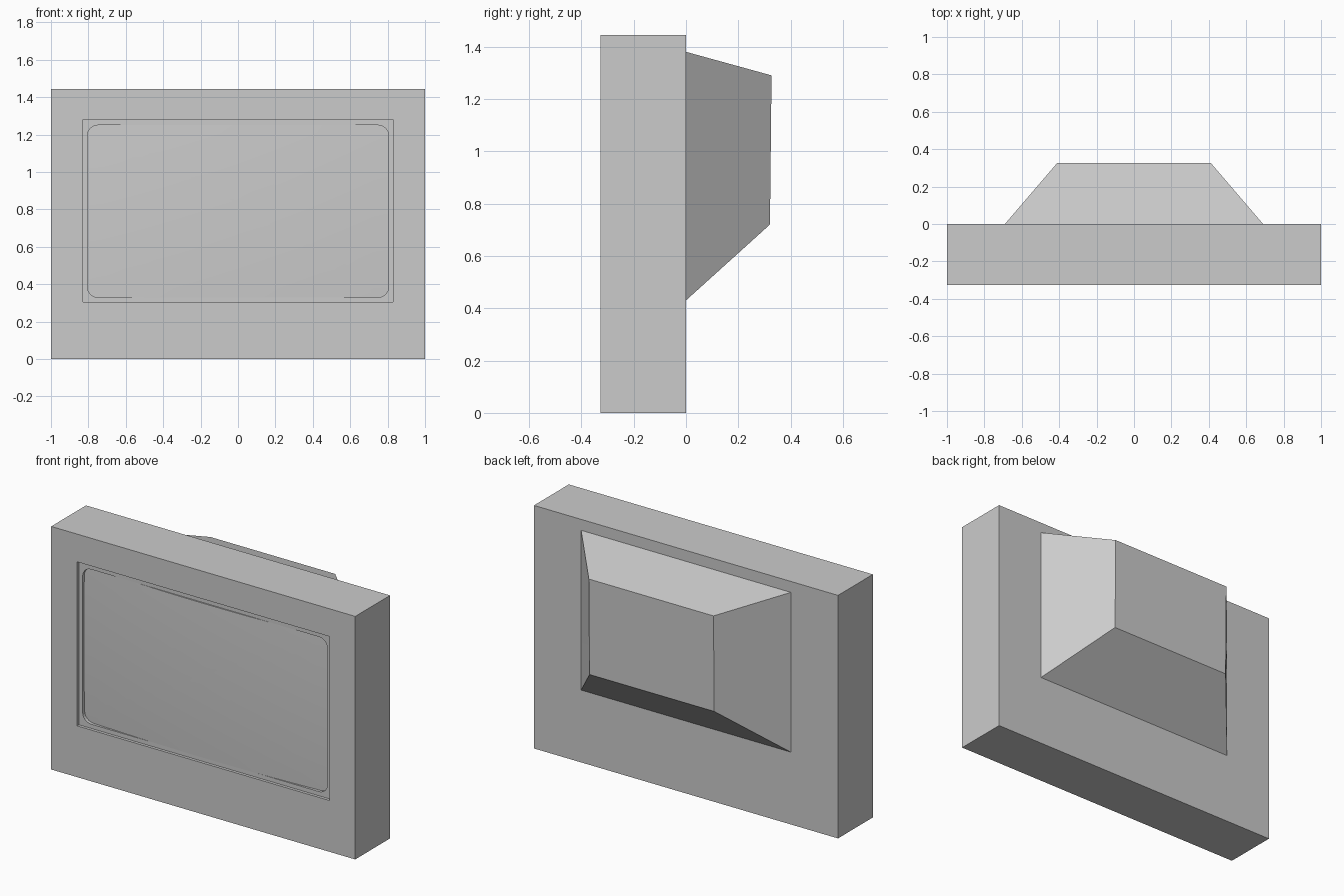
import bpy, bmesh, math
from mathutils import Vector

if "Cube" in bpy.data.objects:
    bpy.data.objects.remove(bpy.data.objects["Cube"])

grey = bpy.data.materials.new("plain_grey")
grey.use_nodes = True
GREY = (0.6, 0.6, 0.6, 1)
grey.diffuse_color = GREY
grey.node_tree.nodes["Principled BSDF"].inputs["Base Color"].default_value = GREY

FRONT = -0.327
FLOOR = FRONT + 0.017
CENTRE_Z = 0.83
ARC, SIDE = 6, 10


def outline(half, low, high, y, radius=0.0):
    """Rectangle in the xz plane with rounded corners and a fixed point count."""
    corners = [(half, high, 0), (-half, high, 1), (-half, low, 2), (half, low, 3)]
    arcs = []
    for x, z, turn in corners:
        cx = x - math.copysign(radius, x)
        cz = high - radius if z == high else low + radius
        angles = [math.pi / 2 * (turn + i / ARC) for i in range(ARC + 1)]
        arcs.append([Vector((cx + radius * math.cos(a), y, cz + radius * math.sin(a)))
                     for a in angles])
    points = []
    for i, arc in enumerate(arcs):
        points += arc
        following = arcs[(i + 1) % 4][0]
        points += [arc[-1].lerp(following, k / SIDE) for k in range(1, SIDE)]
    return points


def skin(name, loops, cap_start=False, cap_end=False, flatten=True):
    """Join successive outlines into one surface."""
    bm = bmesh.new()
    rings = [[bm.verts.new(p) for p in loop] for loop in loops]
    for a, b in zip(rings, rings[1:]):
        for i in range(len(a)):
            j = (i + 1) % len(a)
            bm.faces.new((a[i], b[i], b[j], a[j]))
    if cap_start:
        bm.faces.new(rings[0])
    if cap_end:
        bm.faces.new(reversed(rings[-1]))
    bmesh.ops.remove_doubles(bm, verts=bm.verts, dist=1e-5)
    bmesh.ops.recalc_face_normals(bm, faces=bm.faces)
    if flatten:
        bmesh.ops.dissolve_limit(bm, angle_limit=0.002, verts=bm.verts, edges=bm.edges)
    mesh = bpy.data.meshes.new(name)
    bm.to_mesh(mesh)
    bm.free()
    mesh.materials.append(grey)
    obj = bpy.data.objects.new(name, mesh)
    bpy.context.collection.objects.link(obj)
    return obj


def bulge(p):
    """Drop a point onto the shallow dome of the screen."""
    spread = p.x ** 2 + (p.z - CENTRE_Z) ** 2
    return Vector((p.x, FLOOR + 0.04 * (spread - 0.375), p.z))


# Cabinet with a shallow rectangular recess and a rounded screen opening
screen_edge = outline(0.805, 0.33, 1.25, FLOOR, 0.055)
skin("cabinet", [
    outline(1, 0, 1.445, 0),
    outline(1, 0, 1.445, FRONT),
    outline(0.83, 0.305, 1.28, FRONT),
    outline(0.83, 0.305, 1.28, FLOOR),
    screen_edge,
    [bulge(p) for p in screen_edge],
], cap_start=True)

# Domed screen
middle = Vector((0, FLOOR, CENTRE_Z))
rings = 10
screen = skin("screen", [[bulge(p.lerp(middle, k / rings)) for p in screen_edge]
                         for k in range(rings + 1)], flatten=False)
# An open surface needs its front turned outwards
if sum(f.normal.y * f.area for f in screen.data.polygons) > 0:
    screen.data.flip_normals()
for face in screen.data.polygons:
    face.use_smooth = True

# Tapered housing on the back, its rear face leaning slightly
rear = outline(0.41, 0.72, 1.29, 0.327)
for p in rear:
    p.y -= 0.006 * (1.29 - p.z) / 0.57
skin("back_housing", [outline(0.69, 0.43, 1.38, 0), rear], cap_end=True)
